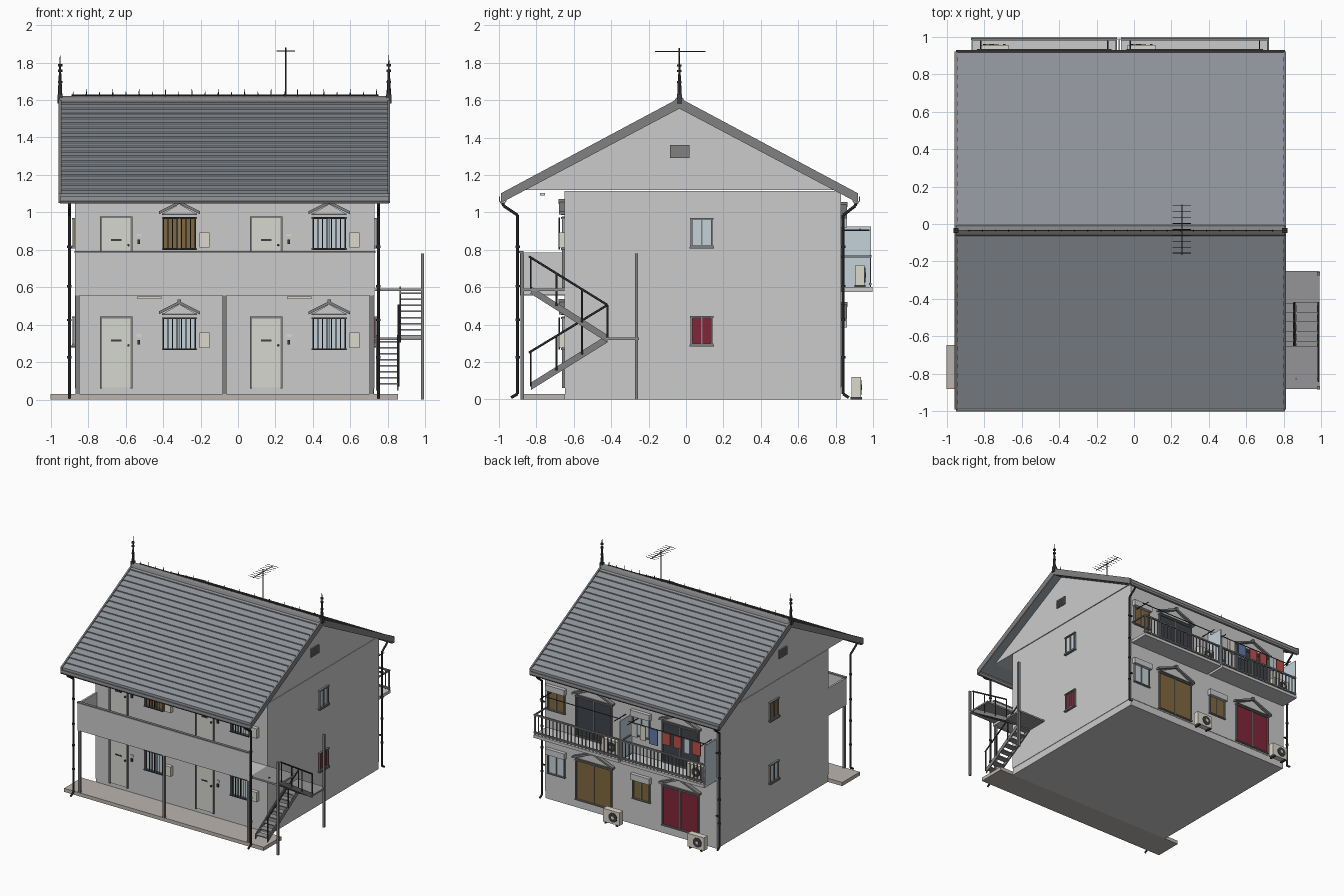
import bpy, bmesh, math
from mathutils import Vector, Matrix

if "Cube" in bpy.data.objects:
    bpy.data.objects.remove(bpy.data.objects["Cube"])

COL = dict(roof=(.27, .29, .32), dark=(.05, .05, .055), trim=(.22, .22, .22), door=(.66, .68, .62),
           brown=(.22, .14, .05), red=(.22, .02, .04), night=(.05, .06, .07), glass=(.55, .65, .7),
           cream=(.72, .69, .6), slab=(.5, .46, .43), blue=(.12, .2, .4), cloth_red=(.5, .08, .07), steel=(.3, .3, .31))
MATS = {}
for k, c in COL.items():
    MATS[k] = bpy.data.materials.new(k)
    MATS[k].diffuse_color = (*c, 1)
parts = {}

def bm_of(name, mat):
    return parts.setdefault(name, (bmesh.new(), mat))[0]

def box(name, x0, x1, y0, y1, z0, z1, mat=None):
    m = Matrix.Translation(((x0+x1)/2, (y0+y1)/2, (z0+z1)/2)) @ Matrix.Diagonal((abs(x1-x0), abs(y1-y0), z1-z0, 1))
    bmesh.ops.create_cube(bm_of(name, mat), size=1, matrix=m)

def rod(name, p, q, r, mat="dark", n=6, r2=None):
    p, q = Vector(p), Vector(q)
    m = Matrix.Translation((p+q)/2) @ (q-p).to_track_quat('Z', 'Y').to_matrix().to_4x4()
    bmesh.ops.create_cone(bm_of(name, mat), cap_ends=True, segments=n, radius1=r,
                          radius2=r if r2 is None else r2, depth=(q-p).length, matrix=m)

def path(name, pts, r, mat="dark", n=8):
    for p, q in zip(pts, pts[1:]):
        rod(name, p, q, r, mat, n)

def loft(name, a, b, mat=None):
    # closed prism between two matching outlines
    bm = bm_of(name, mat)
    A, B = [bm.verts.new(p) for p in a], [bm.verts.new(p) for p in b]
    bm.faces.new(A)
    bm.faces.new(B[::-1])
    for i in range(len(A)):
        j = (i+1) % len(A)
        bm.faces.new((A[i], B[i], B[j], A[j]))

def prism_x(name, yz, x0, x1, mat=None):
    loft(name, [(x0, y, z) for y, z in yz], [(x1, y, z) for y, z in yz], mat)

# wall coordinates: u along the wall, d outwards
def at(side, u, d, z):
    return {"front": (u, -.65-d, z), "back": (u, .83+d, z), "right": (.73+d, u, z), "left": (-.87-d, u, z)}[side]

def wbox(name, side, u0, u1, d0, d1, z0, z1, mat=None):
    a, b = at(side, u0, d0, z0), at(side, u1, d1, z1)
    box(name, min(a[0], b[0]), max(a[0], b[0]), min(a[1], b[1]), max(a[1], b[1]), z0, z1, mat)

def window(side, u0, u1, z0, z1, pane, frame="trim", mull=True):
    t, f = .009, "window_frames_" + frame
    wbox("panes_" + pane, side, u0, u1, -.01, .004, z0, z1, pane)
    for a, b in ((u0, u0+t), (u1-t, u1)):
        wbox(f, side, a, b, 0, .014, z0, z1, frame)
    for a, b in ((z0, z0+t), (z1-t, z1)):
        wbox(f, side, u0-.004, u1+.004, 0, .017, a, b, frame)
    if mull:
        wbox(f, side, (u0+u1)/2-t/2, (u0+u1)/2+t/2, 0, .011, z0, z1, frame)

def pediment(side, c, w, z, h, d=.03):
    t = .016
    pts = [(c-w, z), (c-w, z+t), (c, z+h+t), (c+w, z+t), (c+w, z), (c, z+h)]
    loft("pediments", [at(side, u, 0, v) for u, v in pts], [at(side, u, d, v) for u, v in pts], "trim")
    tri = [(c-w*.85, z), (c, z+h), (c+w*.85, z)]
    loft("pediment_panels", [at(side, u, 0, v) for u, v in tri], [at(side, u, .012, v) for u, v in tri])
    wbox("pediments", side, c-w*.85, c+w*.85, 0, .018, z-.004, z+.004, "trim")
    wbox("pediments", side, c-.01, c+.01, 0, d+.003, z+h, z+h+.026, "trim")

# house body, foundation and gable attic
R, S, TOP = -.035, .534, 1.60
box("walls", -.87, .73, -.65, .83, .06, 1.115)
box("foundation", -.866, .726, -.646, .826, 0, .06)
prism_x("attic", [(R-.83, 1.12), (R+.83, 1.12), (R, 1.565)], -.872, .732)
for s in ("left", "right"):
    wbox("gable_vents", s, -.085, .02, 0, .012, 1.29, 1.36, "trim")
    for i in range(5):
        wbox("gable_vents", s, -.08, .015, .01, .016, 1.297+i*.012, 1.303+i*.012, "trim")

# stepped shingle roof, bargeboards, gutters
N, HALF = 20, .95
side = []
for i in range(N):
    d0, d1 = HALF*i/N, HALF*(i+1)/N
    side += [(d0, TOP-S*d0), (d1, TOP-S*d1+.008)]
side += [(HALF, TOP-S*HALF-.035)]
prof = [(R+d, z) for d, z in side] + [(R, TOP-.04)] + [(R-d, z) for d, z in side[:0:-1]]
prism_x("roof", prof, -.945, .80, "roof")
e = TOP-S*.955
for x in (-.957, .798):
    prism_x("bargeboards", [(R, TOP+.012), (R+.955, e+.012), (R+.955, e-.04), (R, TOP-.045),
                            (R-.955, e-.04), (R-.955, e+.012)], x, x+.014, "trim")
for s in (-1, 1):
    g = [(.925, 1.085), (.925, 1.06), (.935, 1.047), (.955, 1.047), (.965, 1.06), (.965, 1.085),
         (.959, 1.085), (.959, 1.062), (.951, 1.053), (.939, 1.053), (.931, 1.062), (.931, 1.085)]
    prism_x("gutters", [(R+s*d, z) for d, z in g], -.95, .805, "steel")

# ridge cap, cresting spikes, finials
prism_x("ridge_cap", [(R-.03, 1.59), (R-.02, 1.61), (R, 1.622), (R+.02, 1.61), (R+.03, 1.59)], -.95, .805, "trim")
rod("ridge_cresting", (-.89, R, 1.625), (.75, R, 1.625), .004)
for i in range(24):
    x = -.88 + i*1.62/23
    rod("ridge_cresting", (x, R, 1.615), (x, R, 1.66 if i % 2 else 1.645), .005, n=5, r2=.001)
for x in (-.95, .805):
    box("finials", x-.014, x+.014, R-.014, R+.014, 1.58, 1.63, "dark")
    rod("finials", (x, R, 1.63), (x, R, 1.75), .012, n=8, r2=.006)
    rod("finials", (x, R, 1.75), (x, R, 1.84), .006, n=8, r2=.001)
    for z in (1.69, 1.75, 1.78):
        rod("finials", (x, R, z), (x, R, z+.012), .012, n=8)

# television antenna
rod("antenna", (.255, R, 1.59), (.255, R, 1.88), .004)
rod("antenna", (.255, -.165, 1.86), (.255, .105, 1.86), .003)
for i in range(9):
    y = -.155+i*.0315
    rod("antenna", (.205, y, 1.862), (.305, y, 1.862), .002, n=4)

# downpipes
for x in (-.9, .75):
    path("downpipes", [(x, -.98, 1.05), (x, -.975, 1.035), (x, -.9, .985), (x, -.9, .03), (x, -.935, .01)], .008)
    path("downpipes", [(x, .91, 1.05), (x, .905, 1.035), (x, .84, .985), (x, .84, .03), (x, .87, .01)], .008)
    for y in (-.9, .84):
        for z in (.22, .42, .6, .81):
            rod("downpipes", (x, y, z), (x, y, z+.012), .012, n=8)
    for z in (.28, .81):
        box("pipe_brackets", min(x, x*.965), max(x, x*.965), .832, .848, z, z+.008, "dark")

# front access corridor
box("ground_slab", -1, .855, -.88, -.646, 0, .03, "slab")
box("corridor_floor", -.87, .73, -.875, -.65, .56, .592)
box("corridor_parapet", -.87, .73, -.888, -.872, .555, .785)
box("corridor_parapet", -.87, -.855, -.872, -.65, .555, .785)
box("parapet_cap", -.874, .734, -.892, -.868, .783, .793, "trim")
for x in (-.857, -.072, .713):
    box("corridor_posts", x-.01, x+.01, -.885, -.865, .03, .56, "trim")

# front doors, barred windows, meter boxes, lamps on both floors
for fl, dz in enumerate((0, .535)):
    for k, x in enumerate((-.65, .15)):
        wbox("entrance_doors", "front", x-.078, x+.078, 0, .008, .065+dz, .435+dz, "door")
        for a, b in ((-.087, -.076), (.076, .087)):
            wbox("door_frames", "front", x+a, x+b, 0, .014, .06+dz, .443+dz, "trim")
        wbox("door_frames", "front", x-.087, x+.087, 0, .014, .434+dz, .444+dz, "trim")
        wbox("door_hardware", "front", x-.028, x+.028, .006, .012, .312+dz, .322+dz, "dark")
        rod("door_hardware", at("front", x+.065, .005, .29+dz), at("front", x+.065, .022, .29+dz), .007)
        wbox("door_hardware", "front", x+.113, x+.128, 0, .012, .295+dz, .32+dz, "dark")
        wbox("door_bells", "front", x+.108, x+.135, 0, .007, .335+dz, .35+dz, "cream")
        c = x+.337
        window("front", c-.09, c+.09, .265+dz, .44+dz, "brown" if fl and not k else "glass")
        for i in range(8):
            u = c-.084+i*.024
            rod("window_bars", at("front", u, .028, .268+dz), at("front", u, .028, .437+dz), .003)
        for z in (.27, .435):
            wbox("window_bars", "front", c-.088, c+.088, .025, .031, z-.003+dz, z+.003+dz, "dark")
        pediment("front", c, .11, .455+dz, .055)
        wbox("meter_boxes", "front", c+.107, c+.162, 0, .03, .277+dz, .358+dz, "cream")
        box("corridor_lamps", c-.225, c-.095, -.78, -.755, .538+dz*1.03, .552+dz*1.03, "cream")

# side windows
for s, up, low in (("right", "glass", "red"), ("left", "brown", "glass")):
    for z, p in ((.815, up), (.29, low)):
        window(s, .025, .143, z, z+.155, p)
        wbox("window_sills", s, .018, .15, 0, .022, z-.008, z, "trim")

# rear windows, balcony doors, air conditioners
def ac_unit(x, y, z):
    box("air_conditioners", x, x+.15, y-.05, y, z+.01, z+.12, "cream")
    rod("ac_fans", (x+.06, y-.002, z+.065), (x+.06, y+.004, z+.065), .04, "dark", 16)
    rod("ac_fan_hubs", (x+.06, y+.003, z+.065), (x+.06, y+.007, z+.065), .014, "cream", 10)
    for a in (.015, .12):
        box("ac_feet", x+a, x+a+.015, y-.055, y+.005, z, z+.012, "dark")

for fl, z in enumerate((0, .535)):
    for k, (dx, wx) in enumerate(((.27, .62), (-.535, -.17))):
        window("back", dx-.17, dx+.17, z+.07, z+.41, "night" if fl else ("brown", "red")[k])
        pediment("back", dx, .19, z+.42, .075)
        window("back", wx-.08, wx+.08, z+.22, z+.41, "brown" if fl != k else "glass")
        wbox("shutter_boxes", "back", wx-.09, wx+.09, 0, .03, z+.385, z+.435)
        ac_unit((-.035, -.82)[k], .935 if not fl else .955, (0, .6)[fl])

# rear balconies
for x0, x1 in ((-.868, -.09), (-.07, .72)):
    box("balcony_floor", x0, x1, .83, .998, .575, .6)
    for z in (.617, .765):
        box("balcony_railing", x0, x1, .979, .993, z-.006, z+.006, "trim")
    n = round((x1-x0)/.034)
    for i in range(n+1):
        x = x0+.006+(x1-x0-.012)*i/n
        r = .007 if i in (0, n) else .0035
        box("balcony_railing", x-r, x+r, .983, .99, .6, .765, "trim")
    box("balcony_railing", x1-.01, x1, .83, .985, .76, .77, "trim")
    for x in (x0+.05, x1-.05):
        rod("laundry_poles", (x, .83, .905), (x, .98, .905), .004)
    rod("laundry_poles", (x0+.03, .93, .91), (x1-.03, .93, .91), .004, "steel")
for x in (-.868, -.084):
    box("balcony_screens", x, x+.008, .835, .99, .6, .925, "glass")

# hanging laundry
for x, w, h, m in ((-.17, .06, .11, None), (-.25, .05, .12, "cream"), (-.35, .08, .13, "blue"), (-.47, .07, .1, "cloth_red"),
                   (-.57, .07, .1, "cloth_red"), (-.66, .05, .12, "glass"), (-.75, .08, .11, "cloth_red")):
    box("laundry_" + (m or "white"), x-w/2, x+w/2, .927, .933, .905-h, .905, m)

# outside staircase: two flights, landings, rails, posts
box("stair_landings", .73, .99, -.88, -.65, .58, .594, "steel")
box("stair_landings", .73, .99, -.425, -.25, .318, .332, "steel")
for x0, x1, z0, z1, rail in ((.738, .857, .07, .325, .857), (.863, .985, .585, .325, .985)):
    ya, yb = -.83, -.42
    for x in (x0, x1-.008):
        prism_x("stair_stringers", [(ya, z0-.02), (ya, z0+.02), (yb, z1+.02), (yb, z1-.02)], x, x+.008, "trim")
    for i in range(8):
        t = (i+.5)/8
        y, z = ya+(yb-ya)*t, z0+(z1-z0)*t
        box("stair_treads", x0, x1, y-.027, y+.027, z-.004, z+.004, "steel")
    rod("stair_rails", (rail, ya-.01, z0+.18), (rail, yb, z1+.18), .006)
    for i in range(4):
        y, z = ya+(yb-ya)*i/3, z0+(z1-z0)*i/3
        rod("stair_rails", (rail, y, z), (rail, y, z+.18), .005)
for y in (-.875, -.265):
    box("stair_posts", .976, .994, y-.009, y+.009, 0, .78, "trim")

# turn every collected part into an object
for name, (bm, mat) in parts.items():
    bmesh.ops.recalc_face_normals(bm, faces=bm.faces)
    me = bpy.data.meshes.new(name)
    bm.to_mesh(me)
    bm.free()
    if mat:
        me.materials.append(MATS[mat])
    bpy.context.collection.objects.link(bpy.data.objects.new(name, me))

for m in bpy.data.materials:
    if m.users and not m.is_grease_pencil:
        m.use_nodes = True
        m.node_tree.nodes["Principled BSDF"].inputs["Base Color"].default_value = m.diffuse_color
